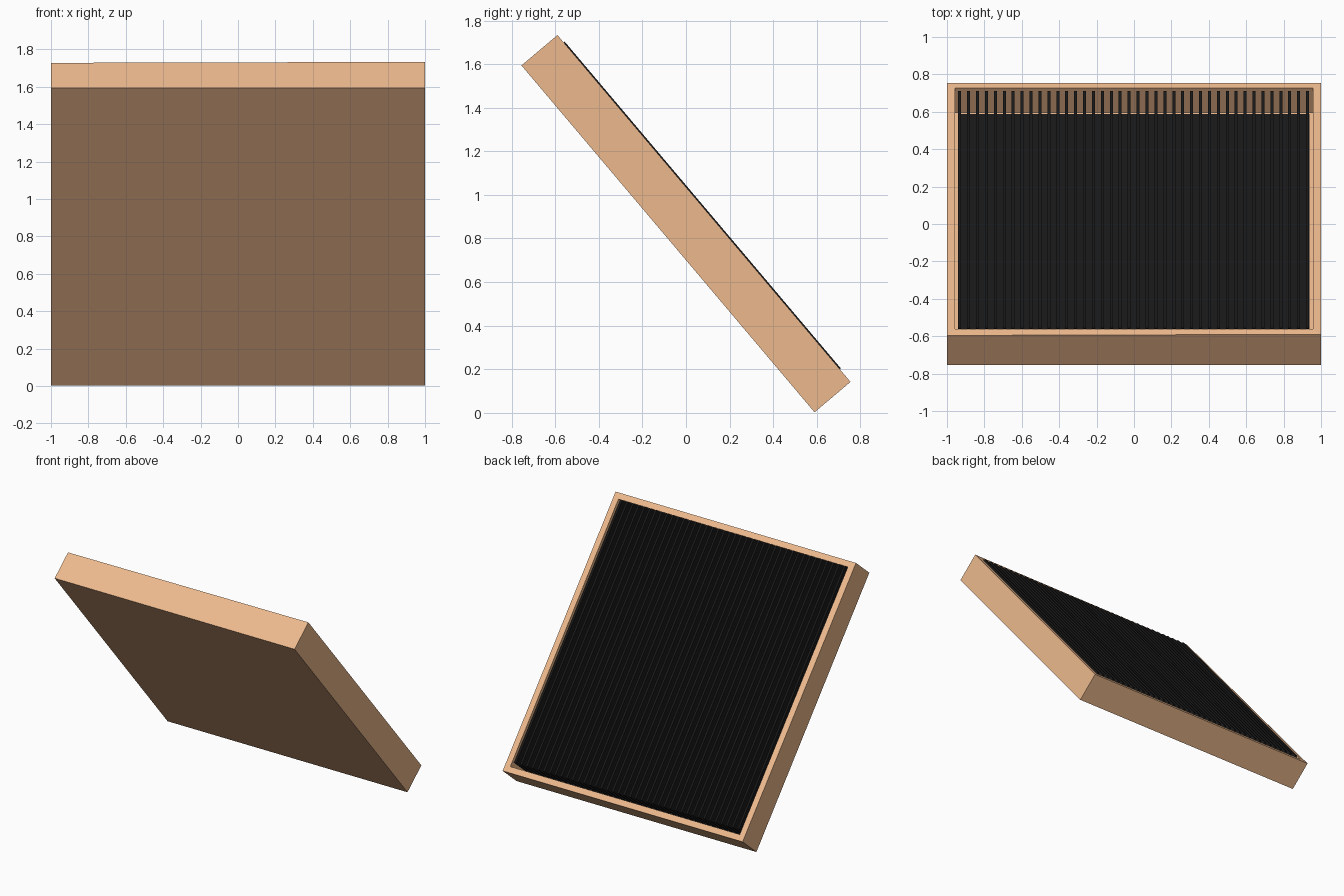
import bpy, bmesh, math
from mathutils import Matrix, Vector

if "Cube" in bpy.data.objects:
    bpy.data.objects.remove(bpy.data.objects["Cube"])

W, L, T = 2.0, 2.083, 0.216        # width, slope length, thickness
RIM, DEPTH = 0.062, 0.17           # rim width, tray depth
FINS, FIN_T = 40, 0.016
TILT = Matrix.Translation((0, 0, 0.868)) @ Matrix.Rotation(math.radians(-49.8), 4, 'X')


def material(name, color):
    m = bpy.data.materials.new(name)
    m.diffuse_color = color
    m.use_nodes = True
    m.node_tree.nodes["Principled BSDF"].inputs["Base Color"].default_value = m.diffuse_color
    return m


def make(name, bm, mat):
    bm.transform(TILT)
    bmesh.ops.recalc_face_normals(bm, faces=bm.faces)
    me = bpy.data.meshes.new(name)
    bm.to_mesh(me)
    bm.free()
    me.materials.append(mat)
    ob = bpy.data.objects.new(name, me)
    bpy.context.collection.objects.link(ob)
    return ob


def add_box(bm, lo, hi):
    lo, hi = Vector(lo), Vector(hi)
    m = Matrix.Translation((lo + hi) / 2) @ Matrix.Diagonal((*(hi - lo), 1))
    return bmesh.ops.create_cube(bm, size=1, matrix=m)["verts"]


orange = material("orange", (0.85, 0.49, 0.27, 1))
black = material("black", (0.01, 0.01, 0.01, 1))

# Shallow open tray: inset the upper face and push it down
bm = bmesh.new()
add_box(bm, (-W / 2, -L / 2, -T / 2), (W / 2, L / 2, T / 2))
top = max(bm.faces, key=lambda f: f.calc_center_median().z)
bmesh.ops.inset_individual(bm, faces=[top], thickness=RIM)
inner = bmesh.ops.extrude_discrete_faces(bm, faces=[top])["faces"][0]
bmesh.ops.translate(bm, verts=inner.verts, vec=(0, 0, -DEPTH))
# one upper corner is slightly thinner
for v in bm.verts:
    if v.co.x < -0.99 and v.co.y < -1 and v.co.z > 0:
        v.co.z -= 0.008
make("tray", bm, orange)

# Black plate on the tray floor
floor = T / 2 - DEPTH
bm = bmesh.new()
add_box(bm, (-W / 2 + RIM, -L / 2 + RIM, floor - 0.004),
        (W / 2 - RIM, L / 2 - RIM, floor + 0.004))
make("floor_plate", bm, black)

# Row of upright fins running along the slope
bm = bmesh.new()
x0, x1 = -0.94, 0.936 - FIN_T
for i in range(FINS):
    x = x0 + (x1 - x0) * i / (FINS - 1)
    add_box(bm, (x, -L / 2 + 0.044, floor), (x + FIN_T, L / 2 - 0.076, T / 2 + 0.006))
make("fins", bm, black)
